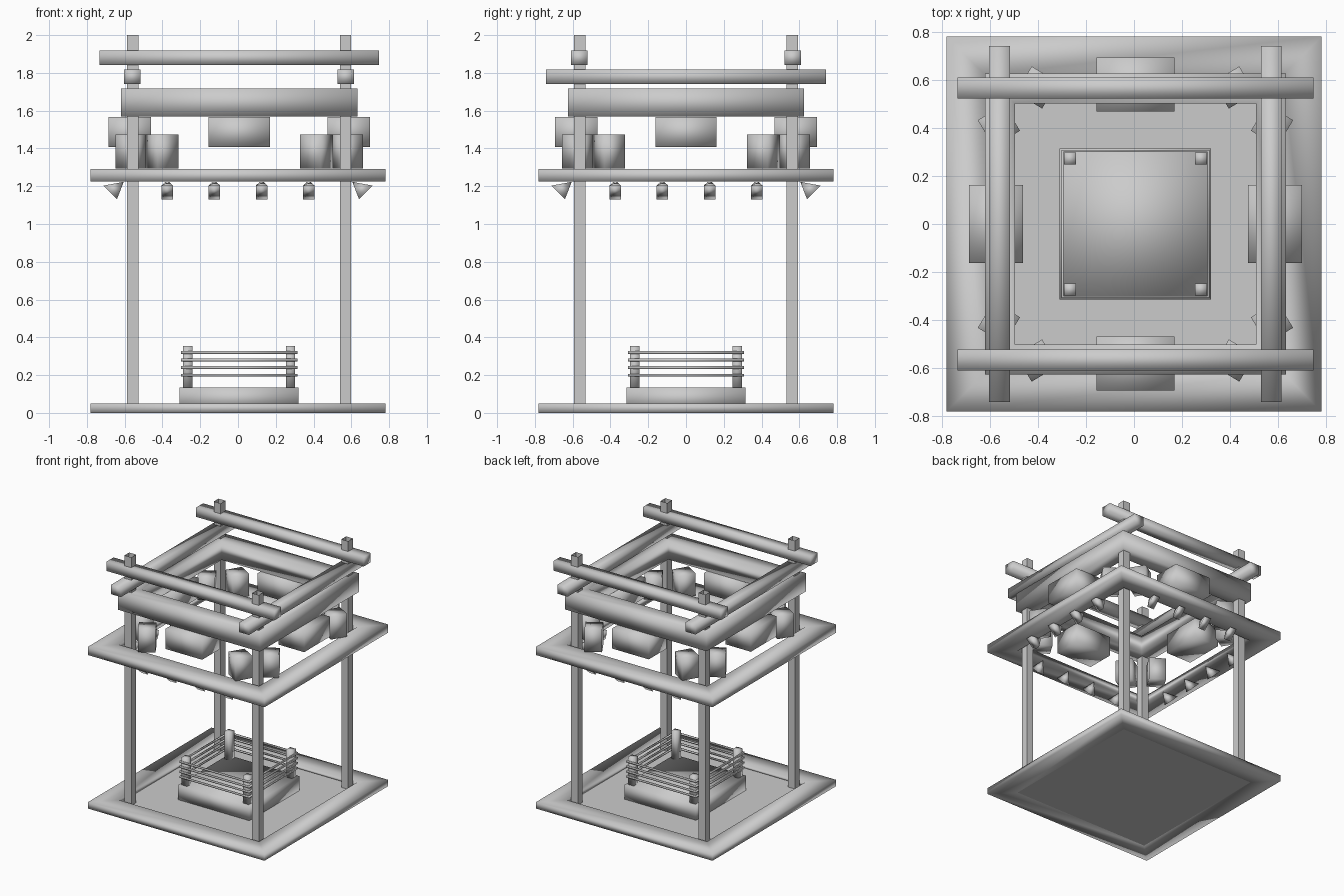
import bpy
import bmesh
from math import radians
from mathutils import Matrix, Vector

old = bpy.data.objects.get("Cube")
if old:
    bpy.data.objects.remove(old, do_unlink=True)

grey = bpy.data.materials.new("plain_grey")
grey.use_nodes = True
COLOUR = (0.6, 0.6, 0.6, 1)
grey.diffuse_color = COLOUR
grey.node_tree.nodes["Principled BSDF"].inputs["Base Color"].default_value = COLOUR

OFF = 0.006   # slight sideways shift of the rig on its base
SIGNS = (-1, 1)


def finish(name, bm, smooth=True):
    bmesh.ops.recalc_face_normals(bm, faces=bm.faces)
    for f in bm.faces:
        f.smooth = smooth
    mesh = bpy.data.meshes.new(name)
    bm.to_mesh(mesh)
    bm.free()
    mesh.materials.append(grey)
    obj = bpy.data.objects.new(name, mesh)
    bpy.context.collection.objects.link(obj)
    return obj


def box(name, centre, size, turn=0, smooth=True, open_top=False):
    bm = bmesh.new()
    matrix = (Matrix.Translation(centre) @ Matrix.Rotation(radians(turn), 4, "Z")
              @ Matrix.Diagonal((*size, 1)))
    bmesh.ops.create_cube(bm, size=1, matrix=matrix)
    if open_top:
        top = max(bm.faces, key=lambda f: f.calc_center_median().z)
        bmesh.ops.delete(bm, geom=[top], context="FACES_ONLY")
    return finish(name, bm, smooth)


def square_frame(name, outer, inner, z0, z1, dx=0, smooth=True):
    bm = bmesh.new()
    corners = [(-1, -1), (1, -1), (1, 1), (-1, 1)]
    profile = [(outer, z0), (outer, z1), (inner, z1), (inner, z0)]
    rings = [[bm.verts.new((sx * r + dx, sy * r, z)) for r, z in profile]
             for sx, sy in corners]
    for i in range(4):
        a, b = rings[i], rings[(i + 1) % 4]
        for j in range(4):
            k = (j + 1) % 4
            bm.faces.new((a[j], b[j], b[k], a[k]))
    return finish(name, bm, smooth)


def spotlight(name, along, quarter):
    # four-sided cone, tip under the frame, mouth facing out and down
    bm = bmesh.new()
    tip = bm.verts.new((along + 0.01, -0.605, 1.223))
    centre = Vector((along, -0.677, 1.167))
    mouth = []
    for u, v in ((-1, -1), (1, -1), (1, 1), (-1, 1)):
        mouth.append(bm.verts.new(centre + Vector((u * 0.031, -v * 0.036, v * 0.036))))
    bm.faces.new(mouth)
    for i in range(4):
        bm.faces.new((mouth[i], mouth[(i + 1) % 4], tip))
    bm.transform(Matrix.Rotation(radians(90 * quarter), 4, "Z"))
    return finish(name, bm)


# Base: raised rim around a thin floor
square_frame("base_rim", 0.78, 0.62, 0, 0.05)
box("base_floor", (0, 0, 0.01), (1.24, 1.24, 0.018), smooth=False)

# Ring platform, corner posts and ropes
box("ring_platform", (OFF, 0, 0.077), (0.63, 0.63, 0.116))
for sx in SIGNS:
    for sy in SIGNS:
        box("ring_post", (sx * 0.272 + OFF, sy * 0.272, 0.243), (0.05, 0.05, 0.224))
for z in (0.2, 0.24, 0.28, 0.32):
    square_frame("ring_rope", 0.308, 0.299, z - 0.007, z + 0.007, OFF)

# Tall open-topped posts
for sx in SIGNS:
    for sy in SIGNS:
        box("tall_post", (sx * 0.563 + OFF, sy * 0.563, 1.01), (0.06, 0.06, 1.98),
            smooth=False, open_top=True)

# Lighting frame with four spotlights on every side
square_frame("lighting_frame", 0.78, 0.62, 1.225, 1.29)
for quarter in range(4):
    for along in (-0.375, -0.125, 0.125, 0.375):
        spotlight("spotlight", along, quarter)

# Upper frame and crossing roof beams
square_frame("upper_frame", 0.626, 0.502, 1.57, 1.717, OFF)
for s in SIGNS:
    box("side_beam", (s * 0.565 + OFF, 0, 1.78), (0.087, 1.48, 0.075))
    box("cross_beam", (OFF, s * 0.565, 1.88), (1.48, 0.087, 0.075))

# Hanging screens in the middle of each side
for s in SIGNS:
    box("screen_x", (s * 0.58 + OFF, 0, 1.487), (0.225, 0.325, 0.16))
    box("screen_y", (OFF, s * 0.58, 1.487), (0.325, 0.225, 0.16))

# Turned speaker pairs near each corner
for sx in SIGNS:
    for sy in SIGNS:
        hand = sx * sy
        box("speaker_y", (sx * 0.41 + OFF, sy * 0.568, 1.385), (0.128, 0.128, 0.18), -hand * 59)
        box("speaker_x", (sx * 0.568 + OFF, sy * 0.41, 1.385), (0.128, 0.128, 0.18), -hand * 31)
